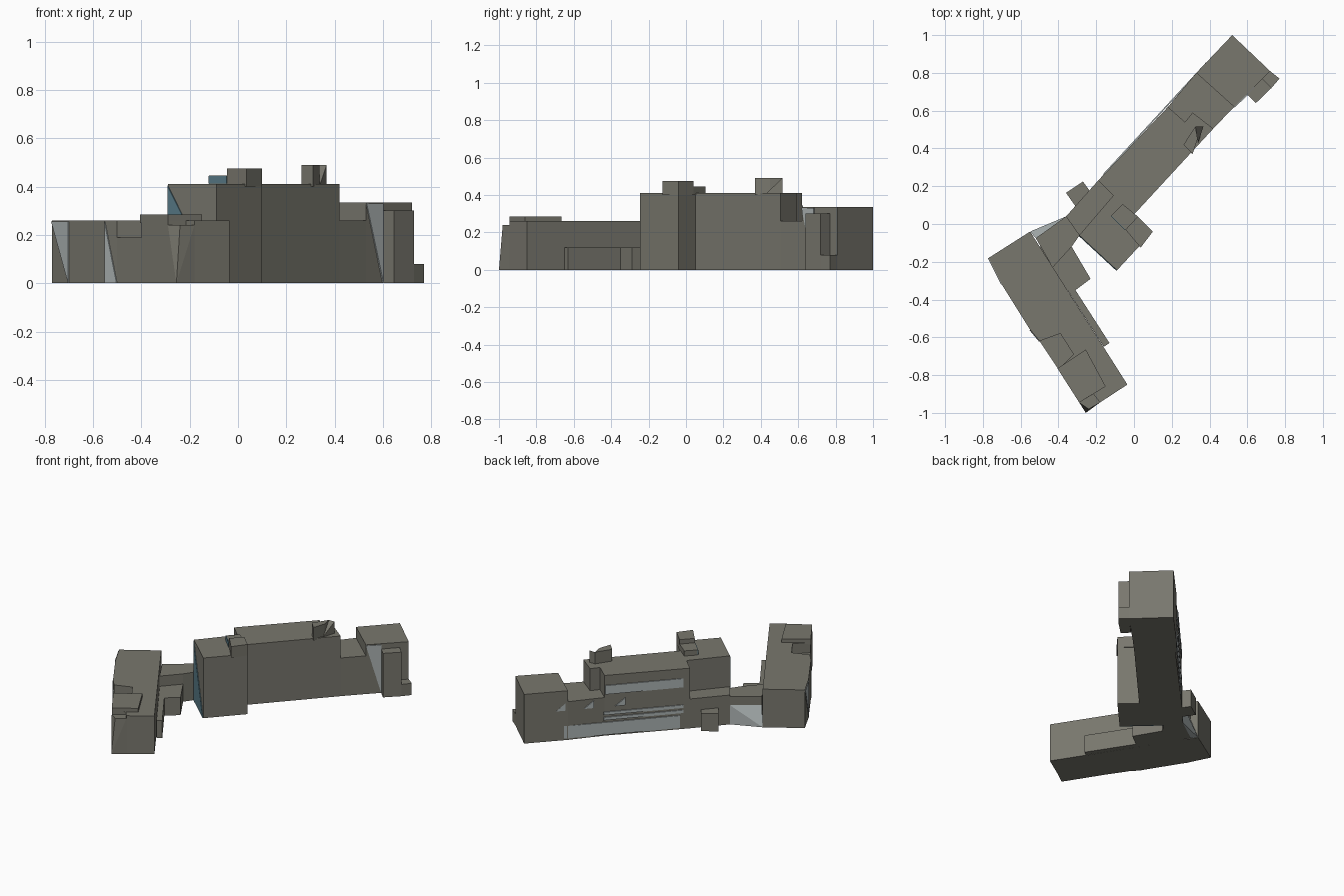
import bpy, bmesh
from mathutils import Vector

if "Cube" in bpy.data.objects:
    bpy.data.objects.remove(bpy.data.objects["Cube"])


def colour(name, rgb):
    m = bpy.data.materials.new(name)
    m.diffuse_color = (*rgb, 1)
    m.use_nodes = True
    m.node_tree.nodes["Principled BSDF"].inputs["Base Color"].default_value = m.diffuse_color
    return m


STONE = colour("grey_stone", (0.19, 0.185, 0.155))
PALE = colour("pale_glass", (0.42, 0.46, 0.46))
BLUE = colour("blue_glass", (0.10, 0.20, 0.25))


def finish(name, bm, mat):
    bmesh.ops.recalc_face_normals(bm, faces=bm.faces[:])
    me = bpy.data.meshes.new(name)
    bm.to_mesh(me)
    bm.free()
    me.materials.append(mat)
    ob = bpy.data.objects.new(name, me)
    bpy.context.collection.objects.link(ob)
    return ob


def extrude(name, pts, vec, mat):
    bm = bmesh.new()
    f = bm.faces.new([bm.verts.new(p) for p in pts])
    ext = bmesh.ops.extrude_face_region(bm, geom=[f], use_keep_orig=True)
    vs = [g for g in ext["geom"] if isinstance(g, bmesh.types.BMVert)]
    bmesh.ops.translate(bm, verts=vs, vec=vec)
    return finish(name, bm, mat)


def block(name, plan, top, bottom=0.0, mat=STONE):
    """Upright volume over a floor plan."""
    return extrude(name, [(x, y, bottom) for x, y in plan], (0, 0, top - bottom), mat)


def hull(name, pts, mat=STONE):
    """Convex volume with sloping sides."""
    bm = bmesh.new()
    bmesh.ops.convex_hull(bm, input=[bm.verts.new(p) for p in pts])
    return finish(name, bm, mat)


def panel(name, p0, p1, shape, mat):
    """Thin plate on the wall p0-p1; shape is (fraction along wall, height)."""
    a, b = Vector((*p0, 0)), Vector((*p1, 0))
    d = b - a
    n = Vector((-d.y, d.x, 0)).normalized()
    pts = [a + d * t + Vector((0, 0, z)) - n * 0.003 for t, z in shape]
    return extrude(name, pts, n * 0.007, mat)


# Main wing with the square entrance tower
block("main_wing", [(-.19, .23), (.18, .62), (.27, .54), (.31, .59), (.42, .505), (0, .05),
                    (.10, -.04), (-.09, -.245), (-.29, -.06), (-.11, .15)], .41)
block("side_step", [(-.36, .04), (-.19, .23), (-.11, .15), (-.29, -.06)], .20)
block("small_annex", [(-.36, .165), (-.27, .225), (-.22, .155), (-.30, .08)], .12)

# Roof structures
block("roof_house_tall", [(-.045, -.03), (.02, .04), (.10, -.04), (.035, -.125)], .475, .40)
block("roof_house_low", [(-.12, .045), (-.06, .105), (.02, .04), (-.045, -.03)], .445, .40)
block("chimney", [(.262, .42), (.325, .515), (.337, .45), (.31, .37)], .49, .40)
hull("chimney_flank", [(.325, .515, .49), (.367, .515, .49), (.34, .43, .41),
                       (.367, .515, .41), (.325, .515, .41)])

# Far end of the main wing
block("low_connector", [(.18, .62), (.27, .54), (.31, .59), (.42, .505), (.53, .62), (.33, .80)], .26)
block("end_block", [(.33, .80), (.53, .62), (.72, .81), (.52, 1.0)], .335)
block("end_bay", [(.60, .685), (.645, .64), (.728, .72), (.68, .77)], .30)
block("end_porch", [(.68, .77), (.728, .72), (.77, .77), (.72, .81)], .08)

# Angled wing with its terraces
block("angled_wing", [(-.77, -.18), (-.55, -.04), (-.035, -.85), (-.18, -.945), (-.215, -.9),
                      (-.29, -.945), (-.40, -.77), (-.32, -.69), (-.39, -.58), (-.50, -.62),
                      (-.55, -.56), (-.70, -.32)], .26)
block("terrace", [(-.50, -.62), (-.39, -.58), (-.32, -.69), (-.40, -.77)], .19)
hull("corner_step", [(-.29, -.945, 0), (-.215, -.9, 0), (-.18, -.945, 0), (-.255, -1.0, 0),
                     (-.29, -.945, .24), (-.215, -.9, .24), (-.18, -.945, .24), (-.24, -.98, .24)])
block("raised_roof", [(-.405, -.765), (-.255, -.665), (-.15, -.86), (-.29, -.945)], .285, .25)

# Link between the wings and the low strip beside it
block("link", [(-.52, -.075), (-.36, .04), (-.285, -.055), (-.33, -.12), (-.43, -.23)], .19)
block("low_strip", [(-.50, -.12), (-.33, -.12), (-.23, -.29), (-.31, -.35), (-.13, -.63), (-.16, -.65)], .12)
hull("link_glazing", [(-.55, -.04, 0), (-.36, .04, 0), (-.52, -.075, 0),
                      (-.52, -.075, .13), (-.36, .04, .13)], PALE)

# Window bands along the long rear wall
rear = ((-.19, .23), (.52, 1.0))
for name, t0, t1, z0, z1 in [("upper", .04, .51, .285, .345), ("middle_high", .04, .52, .145, .165),
                             ("middle_low", .04, .52, .11, .13), ("lower", .06, .76, .01, .095)]:
    panel(name + "_window_band", *rear, [(t0, z0), (t1, z0), (t1, z1), (t0, z1)], PALE)
for i, t in enumerate((.39, .58, .75)):
    panel(f"rear_window_{i + 1}", *rear, [(t, .20), (t + .06, .20), (t, .25)], PALE)

# Triangular glazing on the other walls
panel("west_glazing", (-.70, -.32), (-.77, -.18), [(0, 0), (0, .255), (1, .255)], PALE)
panel("bend_glazing", (-.50, -.62), (-.55, -.56), [(0, 0), (1, 0), (1, .255)], PALE)
panel("end_glazing", (.60, .685), (.53, .62), [(0, 0), (0, .33), (1, .33)], PALE)
panel("tower_glazing", (-.09, -.245), (-.29, -.06), [(0, 0), (1, 0), (1, .405)], BLUE)
panel("roof_house_glazing", (-.045, -.03), (-.12, .045), [(0, .412), (1, .412), (1, .443), (0, .443)], BLUE)
